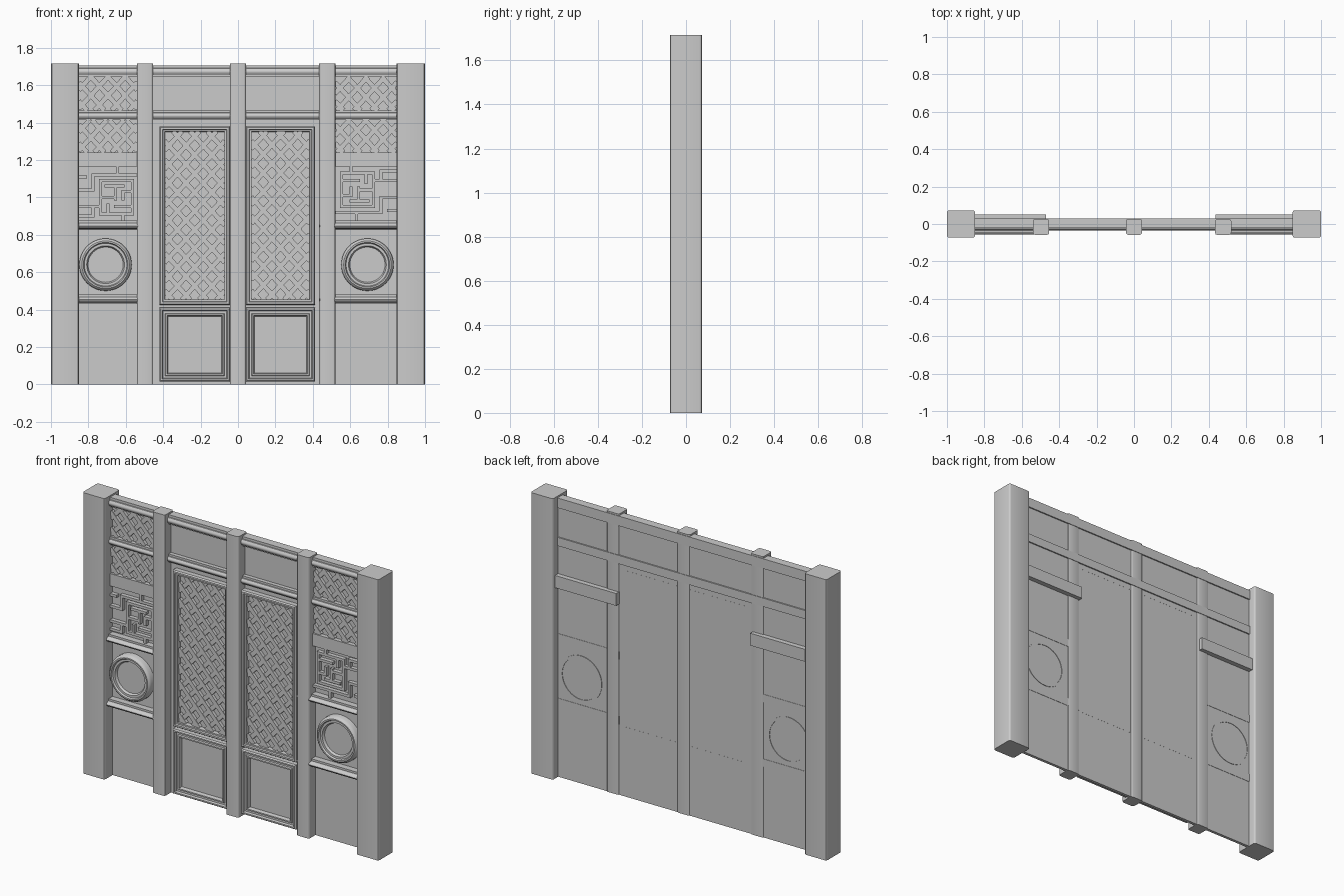
import bpy, bmesh, math
from mathutils import Matrix, Vector

if "Cube" in bpy.data.objects:
    bpy.data.objects.remove(bpy.data.objects["Cube"])


def finish(bm, name, smooth=False):
    bmesh.ops.recalc_face_normals(bm, faces=bm.faces)
    me = bpy.data.meshes.new(name)
    bm.to_mesh(me)
    bm.free()
    ob = bpy.data.objects.new(name, me)
    bpy.context.collection.objects.link(ob)
    if smooth:
        bpy.ops.object.select_all(action='DESELECT')
        ob.select_set(True)
        bpy.context.view_layer.objects.active = ob
        bpy.ops.object.shade_smooth_by_angle(angle=math.radians(30))
    return ob


def add_box(bm, x, y, z, turn=0.0):
    """Box from three (low, high) ranges, turned about y through its centre."""
    c = Vector([(a + b) / 2 for a, b in (x, y, z)])
    s = [b - a for a, b in (x, y, z)]
    m = Matrix.Translation(c) @ Matrix.Rotation(turn, 4, 'Y') @ Matrix.Diagonal((*s, 1))
    return bmesh.ops.create_cube(bm, size=1, matrix=m)['verts']


def box(name, x, y, z, bevel=0.0):
    bm = bmesh.new()
    add_box(bm, x, y, z)
    if bevel:
        upright = [e for e in bm.edges if abs(e.verts[0].co.z - e.verts[1].co.z) > 0.1]
        bmesh.ops.bevel(bm, geom=upright, offset=bevel, segments=3, profile=0.5, affect='EDGES')
    return finish(bm, name, bevel > 0)


def rings(name, outlines, cap, smooth=False):
    """Skin a list of closed outlines, optionally capping the last."""
    bm = bmesh.new()
    loops = [[bm.verts.new(p) for p in o] for o in outlines]
    for a, b in zip(loops, loops[1:]):
        n = len(a)
        for i in range(n):
            bm.faces.new((a[i], a[(i + 1) % n], b[(i + 1) % n], b[i]))
    if cap:
        bm.faces.new(loops[-1])
    return finish(bm, name, smooth)


def frame(name, x0, x1, z0, z1, profile, cap=False):
    """Mitred rectangular moulding; profile is (inset, y)."""
    return rings(name, [[(x0 + d, y, z0 + d), (x1 - d, y, z0 + d),
                         (x1 - d, y, z1 - d), (x0 + d, y, z1 - d)] for d, y in profile], cap)


def rail(name, x0, x1, z0, z1, front, back):
    """Horizontal moulding: fillet, rounded bead, fillet."""
    h = z1 - z0
    prof = [(back, 0), (front * 0.5, 0), (front * 0.5, 0.14), (front * 0.75, 0.16)]
    prof += [(front * (0.75 + 0.25 * math.sin(math.pi * t / 6)), 0.18 + 0.54 * t / 6) for t in range(1, 6)]
    prof += [(front * 0.75, 0.74), (front * 0.6, 0.76), (front * 0.6, 1), (back, 1)]
    bm = bmesh.new()
    ends = [[bm.verts.new((x, y, z0 + t * h)) for y, t in prof] for x in (x0, x1)]
    n = len(prof)
    for i in range(n):
        bm.faces.new((ends[0][i], ends[0][(i + 1) % n], ends[1][(i + 1) % n], ends[1][i]))
    bm.faces.new(ends[0])
    bm.faces.new(ends[1][::-1])
    return finish(bm, name, True)


def lattice(name, x0, x1, z0, z1, px=0.092, pz=0.1, w=0.026):
    """Diagonal strips in both directions, clipped to the rectangle."""
    bm = bmesh.new()
    slope = pz / px
    for sgn, front in ((1, -0.012), (-1, -0.015)):
        reach = (x1 - x0) * slope
        base = z0 - reach if sgn > 0 else z0
        for k in range(int((z1 - z0 + reach) / pz) + 2):
            c = base + (k + 0.5) * pz          # height of the line at x0
            ts = sorted([x0 + sgn * (z0 - c) / slope, x0 + sgn * (z1 - c) / slope])
            a, b = max(x0, ts[0]), min(x1, ts[1])
            if b - a < 0.015:
                continue
            length = (b - a) * math.hypot(1, slope)
            cx, cz = (a + b) / 2, c + sgn * slope * ((a + b) / 2 - x0)
            add_box(bm, (cx - length / 2, cx + length / 2), (front, 0.008),
                    (cz - w / 2, cz + w / 2), -sgn * math.atan(slope))
    return finish(bm, name)


# Thin backing wall
box("wall_panel", (-0.9, 0.9), (0.004, 0.022), (0, 1.70))

# Posts: two heavy outer ones and three slim inner ones
box("outer_post_left", (-1, -0.85), (-0.073, 0.073), (0, 1.715), 0.012)
box("outer_post_right", (0.848, 1), (-0.073, 0.073), (0, 1.715), 0.012)
for label, cx in (("left", -0.497), ("centre", 0), ("right", 0.477)):
    box("inner_post_" + label, (cx - 0.043, cx + 0.043), (-0.058, 0.027), (0, 1.715), 0.012)

# Full-width upper rails
rail("top_rail", -0.86, 0.86, 1.645, 1.705, -0.034, 0.03)
rail("transom_rail", -0.86, 0.86, 1.413, 1.465, -0.034, 0.03)

# Doors: lattice window above, framed panel below
for label, x0, x1 in (("left", -0.42, -0.043), ("right", 0.043, 0.412)):
    frame("door_window_frame_" + label, x0, x1, 0.425, 1.38,
          [(0, 0.0225), (0, -0.026), (0.006, -0.034), (0.016, -0.034), (0.019, -0.024),
           (0.028, -0.024), (0.03, 0.006)])
    lattice("door_lattice_" + label, x0 + 0.027, x1 - 0.027, 0.452, 1.353)
    frame("door_lower_panel_" + label, x0, x1, 0.015, 0.41,
          [(0, 0.006), (0, -0.026), (0.006, -0.034), (0.014, -0.034), (0.018, -0.02),
           (0.03, -0.02), (0.033, -0.03), (0.041, -0.03), (0.046, -0.008)], True)

# Fretwork bars for the left bay, in hundredths from the bay centre (x0, z0, x1, z1)
FRET = [(-4, 7, 13, 7), (-4, -11, 13, -11), (-4, -11, -4, 7), (13, -11, 13, 7),
        (-8, 10, 16, 10), (-8, 2, -8, 10), (-16, 2, -8, 2), (-16, -7, -4, -7),
        (-16, -12, -8, -12), (-8, -12, -8, -7), (5, 10, 5, 15), (8, -15, 8, -11),
        (-1, 4, 8, 4), (4, -3, 4, 4), (-4, -2, 4, -2), (4, -7, 13, -7),
        (8, -3, 8, 1), (8, 1, 13, 1), (0, -11, 0, -6), (-16, 9, -12, 9)]

# Side bays
for label, side, x0, x1 in (("left", -1, -0.855, -0.47), ("right", 1, 0.435, 0.855)):
    v0, v1 = (-0.852, -0.538) if side < 0 else (0.518, 0.85)   # visible part
    cx = (v0 + v1) / 2
    lattice("upper_lattice_" + label, v0, v1, 1.465, 1.645)
    lattice("lower_lattice_" + label, v0, v1, 1.24, 1.413)
    box("ledge_" + label, (x0, x1), (-0.022, 0.052), (1.165, 1.24))

    # Fretwork panel; the right one is turned half a turn
    bm = bmesh.new()
    for a, b, c, d in FRET:
        xs = sorted((cx - side * a / 100, cx - side * c / 100))
        zs = sorted((1.02 - side * b / 100, 1.02 - side * d / 100))
        add_box(bm, (xs[0] - 0.008, xs[1] + 0.008), (-0.02, 0.008),
                (zs[0] - 0.008, zs[1] + 0.008))
    finish(bm, "fretwork_" + label)

    # Rails above and below the round medallion
    rail("medallion_rail_upper_" + label, x0, x1, 0.825, 0.875, -0.057, 0.024)
    rail("medallion_rail_lower_" + label, x0, x1, 0.43, 0.48, -0.057, 0.024)

    # Round medallion with stepped rings
    mx = -0.708 if side < 0 else 0.692
    prof = [(0.127, 0.015), (0.127, 0.025), (0.14, 0.025), (0.14, -0.025), (0.135, -0.035),
            (0.127, -0.042), (0.119, -0.042), (0.114, -0.032), (0.101, -0.032), (0.094, -0.018)]
    rings("medallion_" + label,
          [[(mx + r * math.cos(t * math.tau / 48), y, 0.64 + r * math.sin(t * math.tau / 48))
            for t in range(48)] for r, y in prof], True, True)
